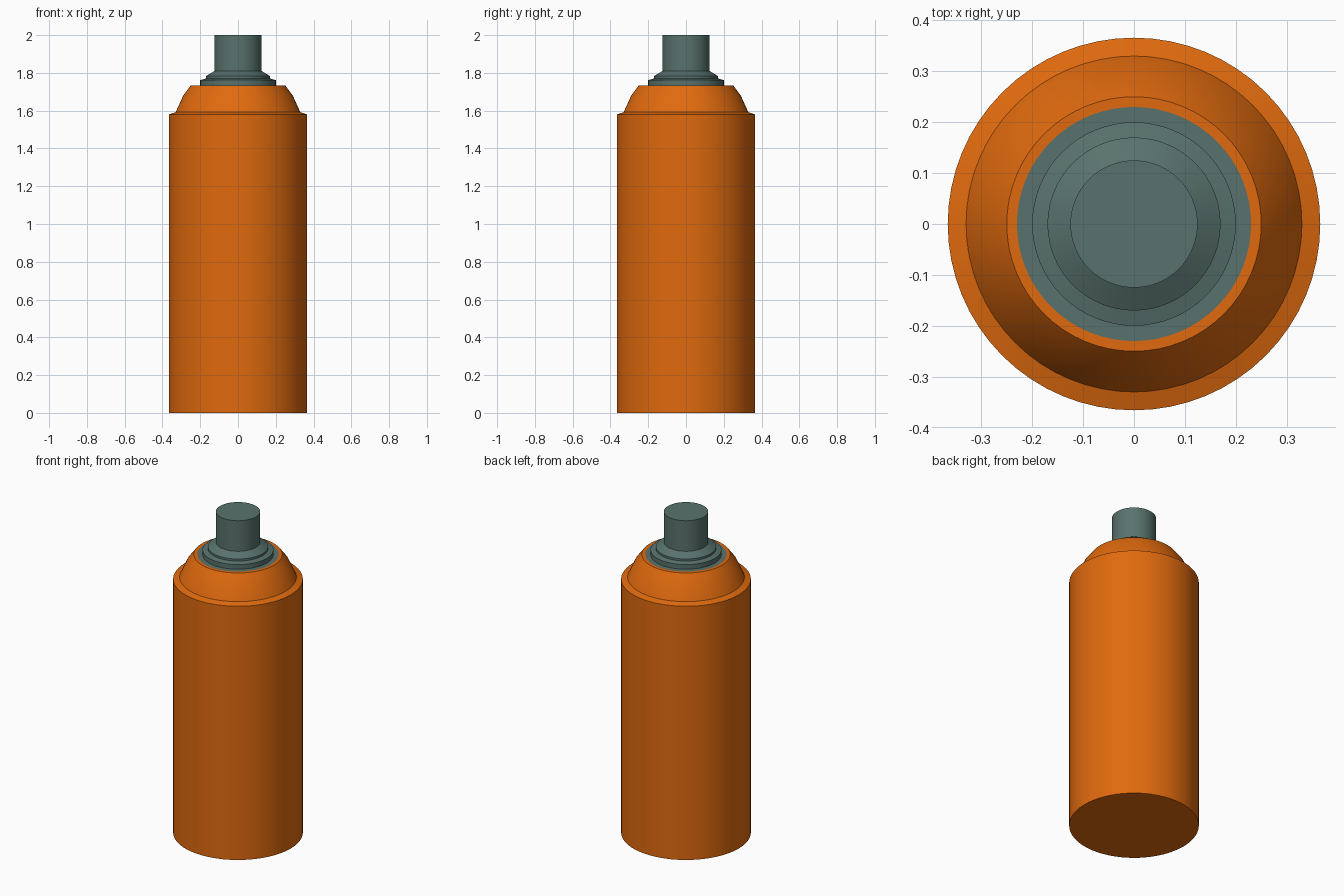
import bpy, bmesh, math

if "Cube" in bpy.data.objects:
    bpy.data.objects.remove(bpy.data.objects["Cube"])

SEGMENTS = 64


def material(name, rgb):
    m = bpy.data.materials.new(name)
    m.diffuse_color = (*rgb, 1.0)
    m.use_nodes = True
    m.node_tree.nodes["Principled BSDF"].inputs["Base Color"].default_value = m.diffuse_color
    return m


def lathe(name, profile, mat):
    """Spin an (r, z) profile around z; zero radii become centre points."""
    bm = bmesh.new()
    verts = [bm.verts.new((r, 0, z)) for r, z in profile]
    edges = [bm.edges.new(pair) for pair in zip(verts, verts[1:])]
    bmesh.ops.spin(bm, geom=verts + edges, cent=(0, 0, 0), axis=(0, 0, 1),
                   angle=math.tau, steps=SEGMENTS)
    bmesh.ops.remove_doubles(bm, verts=bm.verts, dist=1e-4)
    bmesh.ops.recalc_face_normals(bm, faces=bm.faces)
    mesh = bpy.data.meshes.new(name)
    bm.to_mesh(mesh)
    bm.free()
    mesh.materials.append(mat)
    obj = bpy.data.objects.new(name, mesh)
    bpy.context.collection.objects.link(obj)
    bpy.ops.object.select_all(action='DESELECT')
    obj.select_set(True)
    bpy.context.view_layer.objects.active = obj
    bpy.ops.object.shade_smooth_by_angle(angle=math.radians(30))
    return obj


orange = material("orange_paint", (0.745, 0.144, 0.0044))
grey = material("grey_green_plastic", (0.098, 0.168, 0.153))

# Can: straight wall, narrow sloping rim, domed shoulder, flat top ring
lathe("can_body", [(0, 0), (0.366, 0), (0.366, 1.58), (0.33, 1.592),
                   (0.29, 1.68), (0.25, 1.733), (0.23, 1.733)], orange)

# Valve cup: flat ring, step and sloping collar, then the spray button
lathe("valve_cup", [(0.23, 1.733), (0.20, 1.733), (0.20, 1.762),
                    (0.17, 1.77), (0.17, 1.783), (0.125, 1.81)], grey)
lathe("spray_button", [(0.125, 1.81), (0.125, 2.0), (0, 2.0)], grey)
